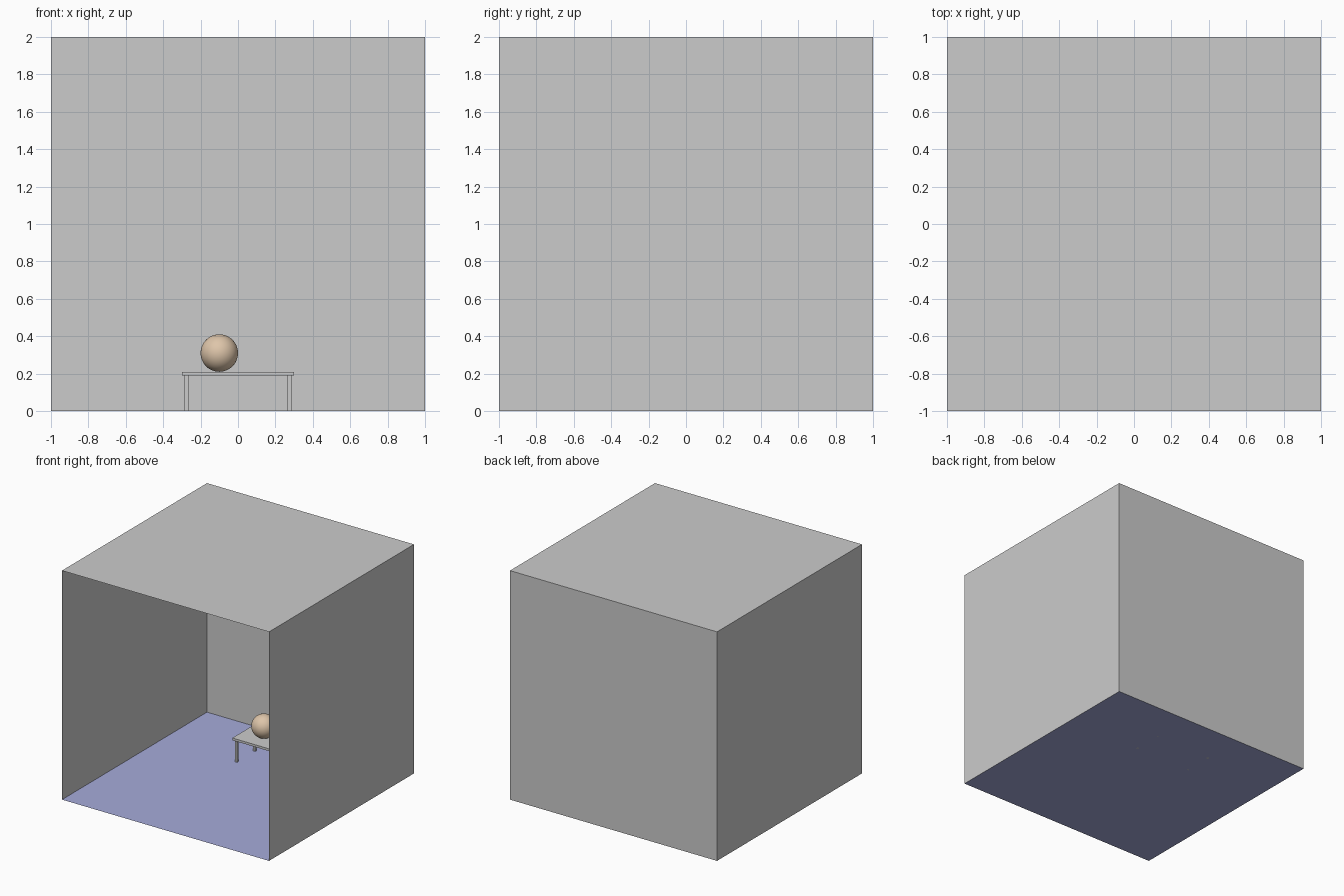
import bpy
from math import pi

if "Cube" in bpy.data.objects:
    bpy.data.objects.remove(bpy.data.objects["Cube"])


def paint(obj, name, color):
    mat = bpy.data.materials.new(name)
    mat.diffuse_color = color
    mat.use_nodes = True
    mat.node_tree.nodes["Principled BSDF"].inputs["Base Color"].default_value = mat.diffuse_color
    obj.data.materials.append(mat)


def panel(name, loc, rot=(0, 0, 0)):
    bpy.ops.mesh.primitive_plane_add(size=2, location=loc, rotation=rot)
    obj = bpy.context.object
    obj.name = name
    return obj


def box(name, loc, size):
    bpy.ops.mesh.primitive_cube_add(size=1, location=loc)
    obj = bpy.context.object
    obj.name = name
    obj.scale = size
    bpy.ops.object.transform_apply(location=False, rotation=False, scale=True)
    return obj


# Room: thin panels, open at the front
floor = panel("floor", (0, 0, 0))
paint(floor, "floor_blue", (0.38, 0.41, 0.70, 1))
panel("ceiling", (0, 0, 2))
panel("back_wall", (0, 1, 1), (pi / 2, 0, 0))
panel("left_wall", (-1, 0, 1), (0, pi / 2, 0))
panel("right_wall", (1, 0, 1), (0, -pi / 2, 0))

# Table towards the back of the room
TABLE_Y = 0.5
box("table_top", (0, TABLE_Y, 0.2), (0.6, 0.3, 0.02))
for sx, side in ((-1, "left"), (1, "right")):
    for sy, end in ((-1, "front"), (1, "back")):
        box(f"table_leg_{end}_{side}",
            (sx * 0.275, TABLE_Y + sy * 0.125, 0.095), (0.02, 0.02, 0.19))

# Ball resting on the table
bpy.ops.mesh.primitive_uv_sphere_add(segments=48, ring_count=24, radius=0.1,
                                     location=(-0.1, TABLE_Y, 0.31))
ball = bpy.context.object
ball.name = "ball"
bpy.ops.object.shade_smooth()
paint(ball, "ball_tan", (0.73, 0.56, 0.40, 1))
